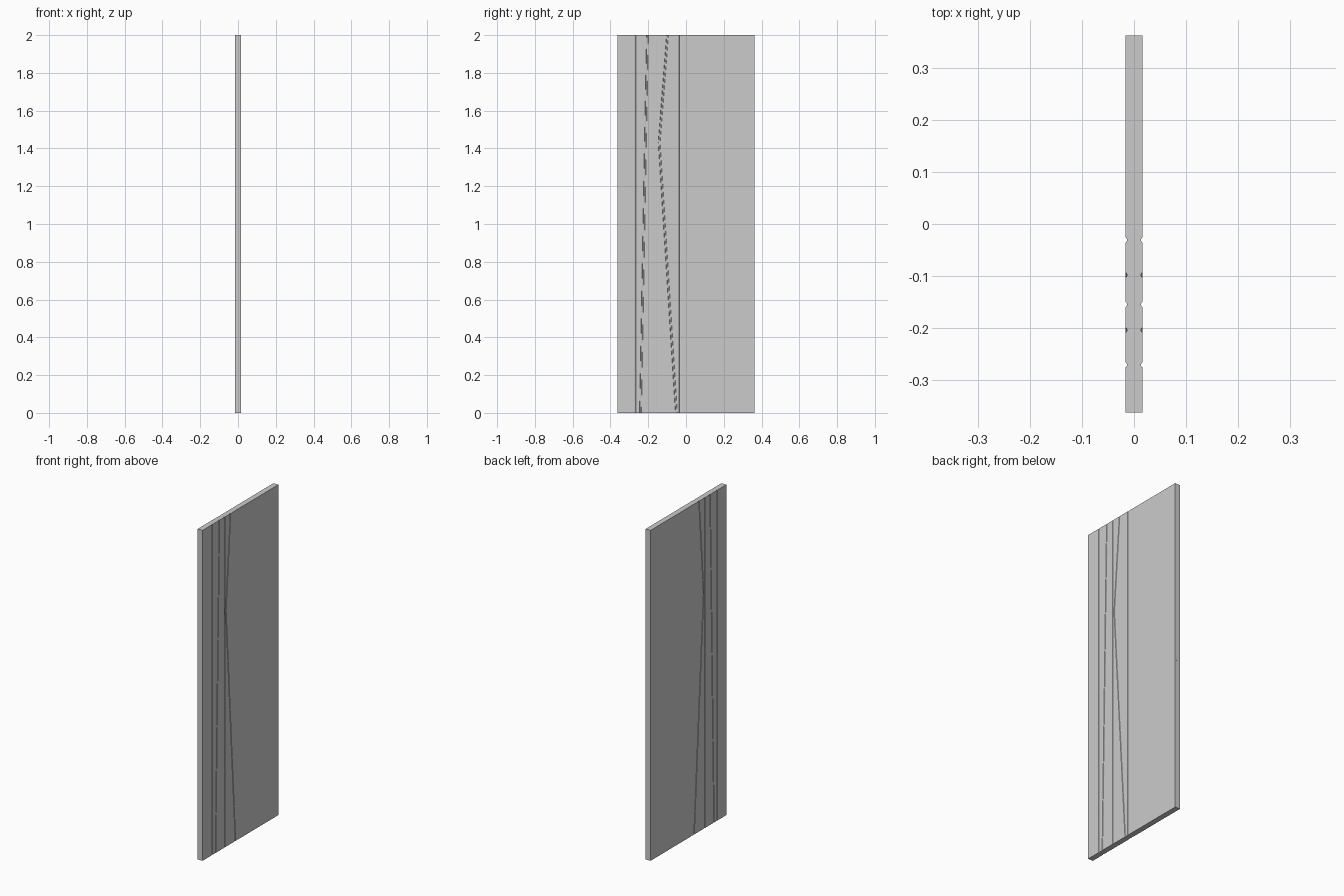
import bpy, bmesh, math

if "Cube" in bpy.data.objects:
    bpy.data.objects.remove(bpy.data.objects["Cube"])

T, W, H = 0.0165, 0.3625, 2.0      # half thickness, half width, height
GROOVE_W, GROOVE_D = 0.005, 0.003  # groove half width, depth
ARC = 4                            # segments across a groove

# Section levels: height and groove centres (slanted grooves shift between levels)
LEVELS = [
    (0.0,  [-0.271, -0.241, -0.155, -0.051, -0.031]),
    (1.43, [-0.271, -0.215, -0.155, -0.142, -0.031]),
    (2.0,  [-0.271, -0.204, -0.155, -0.098, -0.031]),
]


def section(centres):
    """Outline of the leaf with rounded grooves on both faces."""
    centres = sorted(centres)
    side = [(T, -W)]
    for c in centres:
        for i in range(ARC + 1):
            a = math.pi * i / ARC
            side.append((T - GROOVE_D * math.sin(a), c - GROOVE_W * math.cos(a)))
    side.append((T, W))
    return side + [(-x, y) for x, y in reversed(side)]


def finish(bm, name):
    bmesh.ops.recalc_face_normals(bm, faces=bm.faces)
    mesh = bpy.data.meshes.new(name)
    bm.to_mesh(mesh)
    bm.free()
    obj = bpy.data.objects.new(name, mesh)
    bpy.context.collection.objects.link(obj)
    return obj


# Door leaf: sections lofted from bottom to top
bm = bmesh.new()
rings = [[bm.verts.new((x, y, z)) for x, y in section(cs)] for z, cs in LEVELS]
n = len(rings[0])
for low, high in zip(rings, rings[1:]):
    for i in range(n):
        j = (i + 1) % n
        bm.faces.new((low[i], low[j], high[j], high[i]))
bm.faces.new(rings[0])
bm.faces.new(rings[-1])
finish(bm, "door_leaf")

# Lock plate set in the free edge
bm = bmesh.new()
bmesh.ops.create_cube(bm, size=1)
bmesh.ops.scale(bm, vec=(0.02, 0.004, 0.18), verts=bm.verts)
bmesh.ops.translate(bm, vec=(0, W - 0.0015, 1.0), verts=bm.verts)
finish(bm, "lock_plate")
